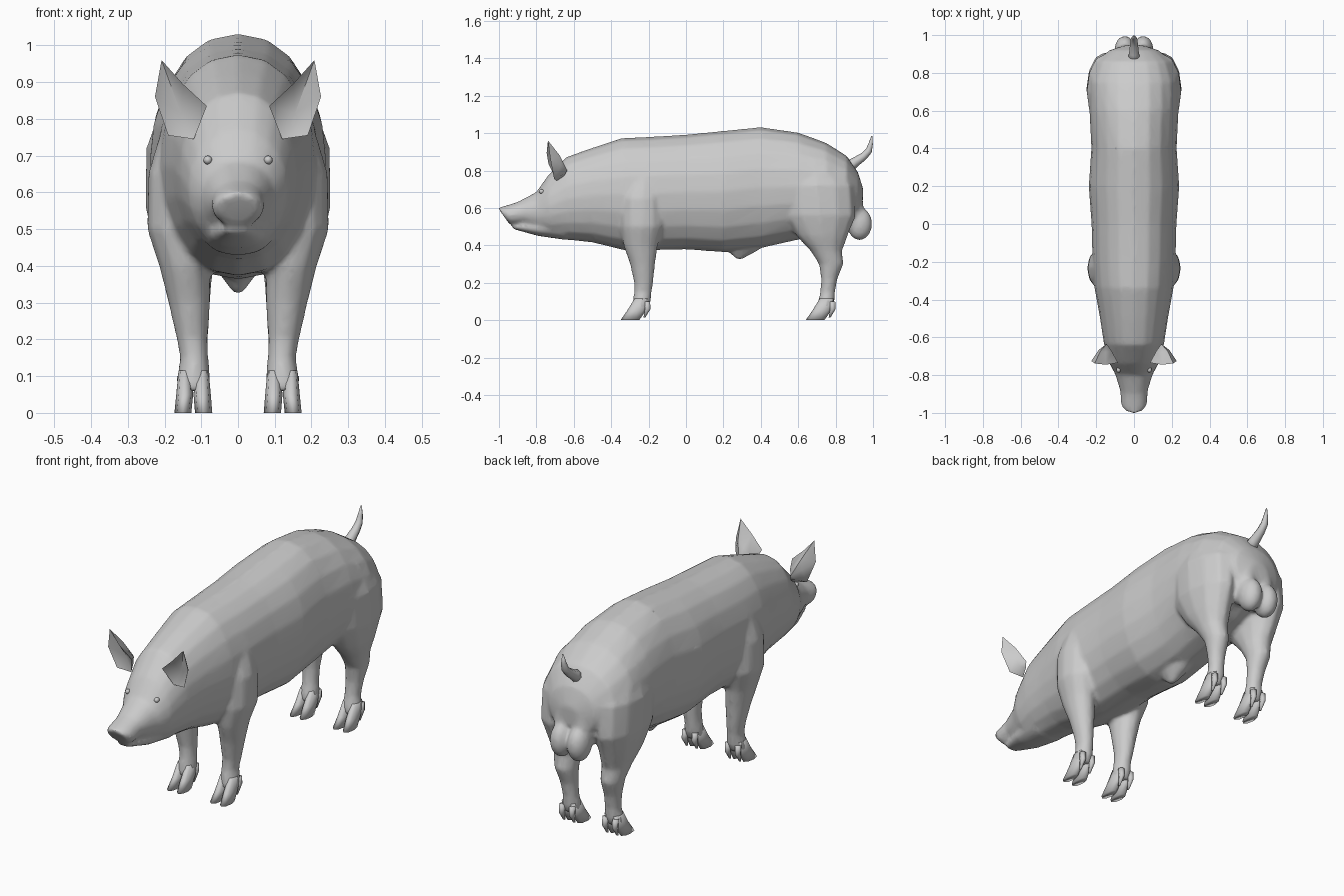
import bpy, bmesh, math
from mathutils import Vector, Matrix

if "Cube" in bpy.data.objects:
    bpy.data.objects.remove(bpy.data.objects["Cube"])


def new_object(name, bm):
    bmesh.ops.recalc_face_normals(bm, faces=bm.faces)
    for f in bm.faces:
        f.smooth = True
    me = bpy.data.meshes.new(name)
    bm.to_mesh(me)
    bm.free()
    ob = bpy.data.objects.new(name, me)
    bpy.context.collection.objects.link(ob)
    return ob


def loft(bm, rings):
    """Skin a list of point rings and cap both ends."""
    loops = [[bm.verts.new(p) for p in ring] for ring in rings]
    n = len(loops[0])
    for a, b in zip(loops, loops[1:]):
        for i in range(n):
            j = (i + 1) % n
            bm.faces.new((a[i], a[j], b[j], b[i]))
    bm.faces.new(loops[0])
    bm.faces.new(loops[-1])


def body_ring(yt, zt, yb, zb, w, n=20):
    """Upright oval between a top and a bottom profile point."""
    pts = []
    for i in range(n):
        a = 2 * math.pi * i / n
        t = (1 + math.sin(a)) / 2
        c = math.cos(a)
        x = w * math.copysign(abs(c) ** 0.9, c)
        pts.append((x, yb + (yt - yb) * t, zb + (zt - zb) * t))
    return pts


def leg_ring(side, z, y0, y1, x0, x1, n=12):
    """Level oval filling the given x and y range."""
    ang = [2 * math.pi * i / n for i in range(n)]
    return [(side * ((x0 + x1) / 2 + (x1 - x0) / 2 * math.cos(a)),
             (y0 + y1) / 2 + (y1 - y0) / 2 * math.sin(a), z) for a in ang]


def ball(bm, loc, size):
    m = Matrix.Translation(loc) @ Matrix.Diagonal((*size, 1))
    bmesh.ops.create_uvsphere(bm, u_segments=16, v_segments=10, radius=1, matrix=m)


def mirror(ob):
    ob.modifiers.new("mirror", 'MIRROR')


# Torso and head in one loft: top y, top z, bottom y, bottom z, half width
torso = [
    (-1.006, .600, -.945, .515, .052), (-.98, .607, -.925, .508, .070),
    (-.90, .632, -.87, .512, .072), (-.80, .685, -.79, .475, .100),
    (-.74, .770, -.72, .445, .135), (-.64, .872, -.62, .428, .160),
    (-.50, .922, -.50, .415, .180), (-.34, .974, -.33, .373, .210),
    (-.20, .980, -.20, .373, .220), (0, .992, 0, .378, .225),
    (.20, 1.012, .20, .363, .240), (.40, 1.032, .40, .385, .226),
    (.60, 1.003, .60, .430, .236), (.75, .948, .75, .470, .236),
    (.86, .878, .86, .520, .200), (.92, .790, .92, .550, .130),
    (.948, .700, .943, .600, .050)]
jaw = [(-.93, .508, -.925, .487, .035), (-.80, .535, -.79, .450, .078),
       (-.66, .560, -.64, .428, .100)]

# Limbs: z, back-front range in y, inner-outer range in x
front_leg = [
    (.80, -.30, -.14, .08, .20), (.65, -.35, -.12, .08, .245),
    (.50, -.35, -.12, .08, .248), (.40, -.335, -.15, .075, .215),
    (.30, -.300, -.165, .075, .190), (.20, -.278, -.175, .082, .167),
    (.15, -.278, -.183, .080, .158), (.10, -.285, -.188, .075, .165),
    (.06, -.290, -.205, .078, .168)]
hind_leg = [
    (.86, .56, .80, .05, .20), (.72, .50, .90, .05, .250),
    (.56, .52, .91, .05, .252), (.45, .59, .865, .06, .228),
    (.37, .665, .835, .07, .202), (.30, .710, .843, .075, .185),
    (.22, .722, .810, .080, .168), (.15, .718, .797, .080, .158),
    (.10, .705, .795, .075, .165), (.06, .700, .780, .078, .168)]

bm = bmesh.new()
loft(bm, [body_ring(*r) for r in torso])
loft(bm, [body_ring(*r) for r in jaw])
for side in (-1, 1):
    for leg in (front_leg, hind_leg):
        loft(bm, [leg_ring(side, *r) for r in leg])
    # Rear lobes and their link to the hams
    ball(bm, (side * .048, .928, .515), (.055, .068, .088))
    ball(bm, (side * .050, .875, .60), (.065, .075, .12))
# Belly point
loft(bm, [leg_ring(1, .42, .15, .46, -.07, .07), leg_ring(1, .37, .22, .38, -.045, .045),
          leg_ring(1, .325, .27, .30, -.012, .012)])
body = new_object("body", bm)

# Fuse the body volumes into a single smooth skin
rm = body.modifiers.new("fuse", 'REMESH')
rm.mode = 'VOXEL'
rm.voxel_size = .01
rm.use_smooth_shade = True
sm = body.modifiers.new("soften", 'SMOOTH')
sm.factor = .5
sm.iterations = 8
dc = body.modifiers.new("simplify", 'DECIMATE')
dc.ratio = .2

# Ears: cupped leaf with a back shell and a hollow inside
rim = [(.085, -.735, .835), (.150, -.745, .895), (.208, -.738, .960),
       (.226, -.725, .860), (.190, -.705, .755), (.120, -.690, .745)]
bm = bmesh.new()
edge = [bm.verts.new(p) for p in rim]
shell = [bm.verts.new(Vector(p).lerp(Vector((.15, -.655, .80)), .5) + Vector((0, .022, 0)))
         for p in rim]
back = bm.verts.new((.145, -.635, .80))
cup = bm.verts.new((.155, -.680, .815))
for i in range(len(rim)):
    j = (i + 1) % len(rim)
    bm.faces.new((edge[i], edge[j], cup))
    bm.faces.new((edge[j], edge[i], shell[i], shell[j]))
    bm.faces.new((shell[j], shell[i], back))
ear = new_object("ears", bm)
mirror(ear)
bpy.context.view_layer.objects.active = ear
ear.select_set(True)
bpy.ops.object.shade_smooth_by_angle(angle=math.radians(60))

# Eyes
bm = bmesh.new()
ball(bm, (.082, -.772, .688), (.012, .014, .012))
mirror(new_object("eyes", bm))

# Cloven hooves with dew claws
for name, dy in (("front_hooves", 0), ("hind_hooves", .99)):
    bm = bmesh.new()
    for x0, x1, spread in ((.074, .121, -.004), (.122, .168, .005)):
        loft(bm, [leg_ring(1, .115, -.275 + dy, -.20 + dy, x0 + .006, x1 - .006, 8),
                  leg_ring(1, .05, -.315 + dy, -.215 + dy, x0, x1, 8),
                  leg_ring(1, .0, -.35 + dy, -.25 + dy, x0 + spread, x1 + spread, 8)])
        xc = (x0 + x1) / 2 + spread
        loft(bm, [leg_ring(1, .10, -.225 + dy, -.19 + dy, xc - .016, xc + .016, 6),
                  leg_ring(1, .06, -.222 + dy, -.187 + dy, xc - .014, xc + .014, 6),
                  leg_ring(1, .015, -.228 + dy, -.216 + dy, xc - .005, xc + .005, 6)])
    mirror(new_object(name, bm))

# Tail: tapering upturned stalk
path = [(.86, .815, .036), (.905, .845, .026), (.950, .876, .021),
        (.977, .905, .018), (.987, .940, .012), (.994, .985, .003)]
bm = bmesh.new()
rings = []
for k, (y, z, r) in enumerate(path):
    a, b = path[max(k - 1, 0)], path[min(k + 1, len(path) - 1)]
    d = Vector((0, b[0] - a[0], b[1] - a[1])).normalized()
    up = Vector((0, -d.z, d.y))
    rings.append([Vector((r * math.cos(t), y, z)) + up * r * math.sin(t)
                  for t in (2 * math.pi * i / 8 for i in range(8))])
loft(bm, rings)
new_object("tail", bm)
